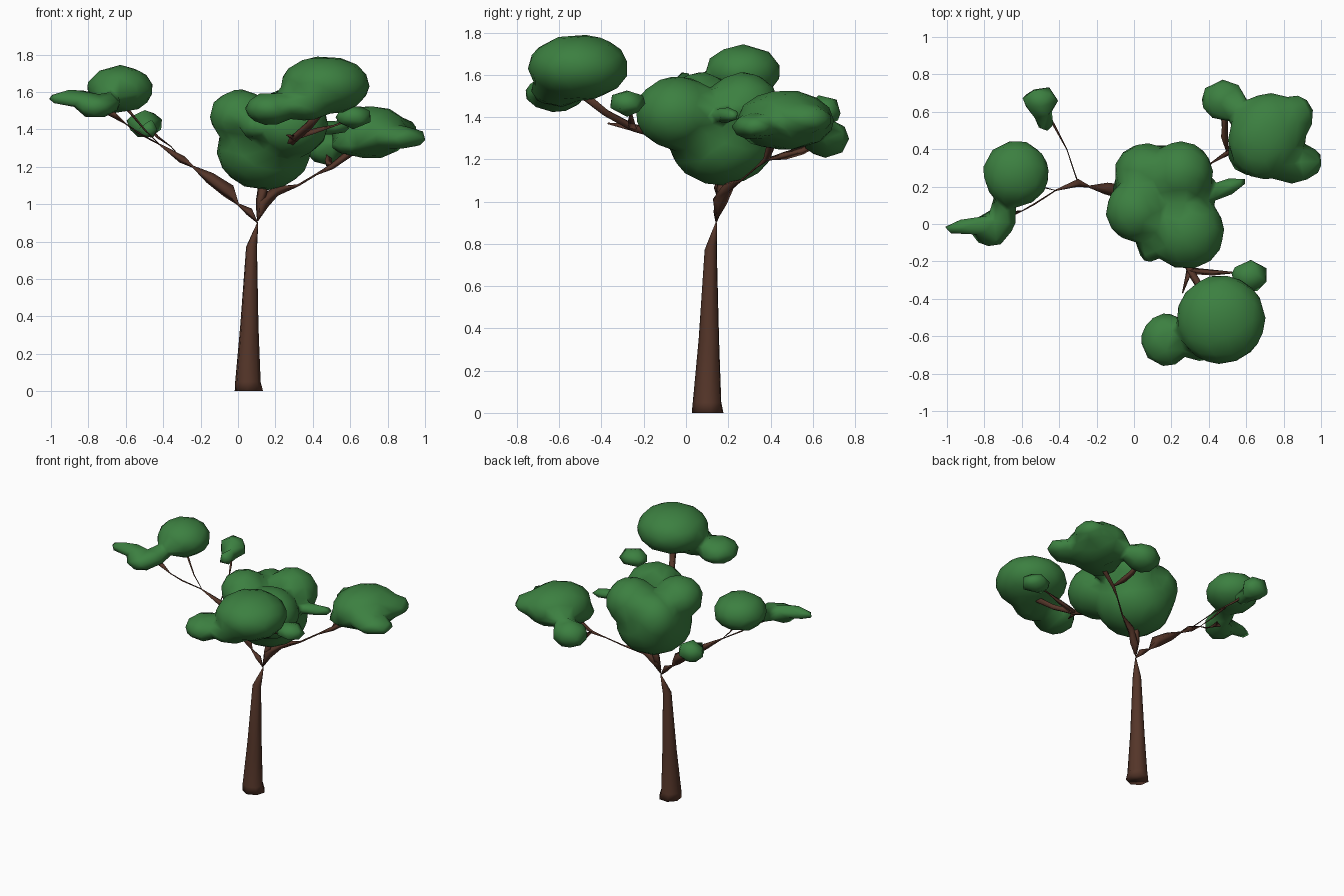
import bpy, bmesh, math
from mathutils import Vector, Matrix


def material(name, rgb):
    m = bpy.data.materials.new(name)
    m.diffuse_color = (*rgb, 1)
    return m


LEAF = material("leaf_green", (0.045, 0.215, 0.052))
BARK = material("bark_brown", (0.09, 0.036, 0.022))


def make(name, bm, mat):
    me = bpy.data.meshes.new(name)
    bmesh.ops.recalc_face_normals(bm, faces=bm.faces)
    for f in bm.faces:
        f.smooth = True
    bm.to_mesh(me)
    bm.free()
    me.materials.append(mat)
    ob = bpy.data.objects.new(name, me)
    bpy.context.collection.objects.link(ob)
    return ob


def limb(name, pts, sides=4):
    """Tapered tube through (x, y, z, radius) points."""
    bm = bmesh.new()
    rings = []
    for i, p in enumerate(pts):
        c = Vector(p[:3])
        d = Vector(pts[min(i + 1, len(pts) - 1)][:3]) - Vector(pts[max(i - 1, 0)][:3])
        if i == 0 and p[2] == 0:
            d = Vector((0, 0, 1))
        u = d.cross(Vector((0.3, 1, 0.1))).normalized()
        v = d.cross(u).normalized()
        rings.append([bm.verts.new(c + p[3] * (u * math.cos(a) + v * math.sin(a)))
                      for a in (2 * math.pi * k / sides for k in range(sides))])
    for a, b in zip(rings, rings[1:]):
        for k in range(sides):
            j = (k + 1) % sides
            bm.faces.new((a[k], a[j], b[j], b[k]))
    bm.faces.new(rings[0])
    bm.faces.new(rings[-1])
    return make(name, bm, BARK)


def foliage(name, lobes):
    """Ellipsoid lobes (centre, radii, turn about z) merged into one soft low-poly clump."""
    bm = bmesh.new()
    for c, r, turn in lobes:
        m = (Matrix.Translation(c) @ Matrix.Rotation(math.radians(turn), 4, 'Z')
             @ Matrix.Diagonal((*r, 1)))
        bmesh.ops.create_icosphere(bm, subdivisions=3, radius=1.02, matrix=m)
    ob = make(name, bm, LEAF)
    rm = ob.modifiers.new("merge", 'REMESH')
    rm.mode = 'VOXEL'
    rm.voxel_size = 0.022
    rm.use_smooth_shade = True
    sm = ob.modifiers.new("soften", 'SMOOTH')
    sm.factor = 0.5
    sm.iterations = 3
    dc = ob.modifiers.new("low_poly", 'DECIMATE')
    dc.ratio = 0.06


# trunk, flared at the foot and pinched at the fork
limb("trunk", [(0.057, 0.105, 0, 0.078), (0.052, 0.102, 0.05, 0.07), (0.06, 0.11, 0.35, 0.05),
               (0.072, 0.118, 0.77, 0.03), (0.088, 0.13, 0.83, 0.018), (0.105, 0.143, 0.9, 0.003)], 7)

# main branches
limb("left_branch", [(0.105, 0.143, 0.9, 0.003), (0.06, 0.15, 0.96, 0.022), (0.0, 0.16, 1.0, 0.006),
                     (-0.05, 0.17, 1.07, 0.04), (-0.15, 0.19, 1.14, 0.032), (-0.24, 0.2, 1.2, 0.006),
                     (-0.3, 0.22, 1.24, 0.022), (-0.42, 0.18, 1.32, 0.004)])
limb("left_twig", [(-0.42, 0.18, 1.32, 0.004), (-0.53, 0.11, 1.38, 0.006), (-0.6, 0.07, 1.43, 0.004),
                   (-0.69, 0.05, 1.5, 0.025)], 3)
limb("left_upper_twig", [(-0.42, 0.18, 1.32, 0.002), (-0.5, 0.2, 1.4, 0.005), (-0.6, 0.25, 1.52, 0.01)], 3)
limb("left_back_twig", [(-0.3, 0.22, 1.24, 0.004), (-0.36, 0.4, 1.31, 0.003), (-0.43, 0.53, 1.36, 0.008),
                        (-0.49, 0.62, 1.42, 0.012)], 3)
limb("right_branch", [(0.105, 0.143, 0.91, 0.003), (0.13, 0.16, 1.0, 0.035), (0.2, 0.2, 1.07, 0.028),
                      (0.32, 0.26, 1.1, 0.006), (0.42, 0.33, 1.16, 0.005), (0.5, 0.38, 1.2, 0.015),
                      (0.58, 0.4, 1.26, 0.02), (0.68, 0.43, 1.33, 0.02)])
limb("right_back_twig", [(0.5, 0.38, 1.2, 0.006), (0.48, 0.47, 1.22, 0.022), (0.48, 0.55, 1.24, 0.022),
                         (0.48, 0.64, 1.28, 0.01)], 3)
limb("centre_branch", [(0.11, 0.145, 0.93, 0.012), (0.12, 0.165, 1.02, 0.025), (0.14, 0.18, 1.12, 0.03)])
limb("front_branch", [(0.19, 0.06, 1.25, 0.02), (0.25, -0.1, 1.31, 0.025),
                      (0.3, -0.25, 1.35, 0.022), (0.38, -0.38, 1.42, 0.022), (0.44, -0.48, 1.5, 0.025)])
limb("front_left_twig", [(0.3, -0.25, 1.35, 0.02), (0.26, -0.37, 1.37, 0.004)], 3)
limb("front_right_twig", [(0.3, -0.25, 1.35, 0.02), (0.42, -0.26, 1.39, 0.018), (0.52, -0.26, 1.42, 0.006),
                          (0.62, -0.28, 1.46, 0.01)], 3)

# foliage clumps
foliage("centre_foliage", [
    ((0.14, 0.17, 1.29), (0.25, 0.25, 0.21), 0),
    ((0.25, 0.27, 1.45), (0.17, 0.17, 0.16), 0),
    ((0.28, -0.04, 1.42), (0.2, 0.2, 0.17), 0),
    ((0.01, 0.07, 1.47), (0.16, 0.16, 0.14), 0),
    ((0.06, 0.28, 1.38), (0.16, 0.15, 0.17), 0),
    ((0.07, -0.13, 1.42), (0.05, 0.08, 0.07), 20),
    ((0.48, 0.19, 1.41), (0.13, 0.045, 0.04), 20)])
foliage("front_foliage", [
    ((0.465, -0.51, 1.635), (0.235, 0.235, 0.155), 0),
    ((0.17, -0.62, 1.51), (0.13, 0.14, 0.085), 0),
    ((0.36, -0.6, 1.53), (0.15, 0.13, 0.08), 0)])
foliage("front_small_foliage", [((0.62, -0.28, 1.465), (0.1, 0.085, 0.06), 0)])
foliage("right_foliage", [
    ((0.71, 0.47, 1.385), (0.2, 0.23, 0.14), -20),
    ((0.86, 0.57, 1.39), (0.1, 0.12, 0.07), 0),
    ((0.86, 0.32, 1.355), (0.15, 0.1, 0.06), 10),
    ((0.62, 0.4, 1.32), (0.12, 0.14, 0.06), 0),
    ((0.58, 0.61, 1.33), (0.08, 0.06, 0.05), -20),
    ((0.48, 0.66, 1.3), (0.12, 0.11, 0.09), 0)])
foliage("left_foliage", [
    ((-0.63, 0.27, 1.615), (0.175, 0.175, 0.125), 0),
    ((-0.7, 0.05, 1.54), (0.07, 0.12, 0.055), 0),
    ((-0.76, -0.03, 1.52), (0.1, 0.09, 0.06), 20),
    ((-0.87, -0.01, 1.565), (0.145, 0.045, 0.045), 6)])
foliage("left_back_foliage", [((-0.5, 0.66, 1.43), (0.095, 0.075, 0.075), 0),
                              ((-0.48, 0.56, 1.4), (0.05, 0.07, 0.05), 0)])
